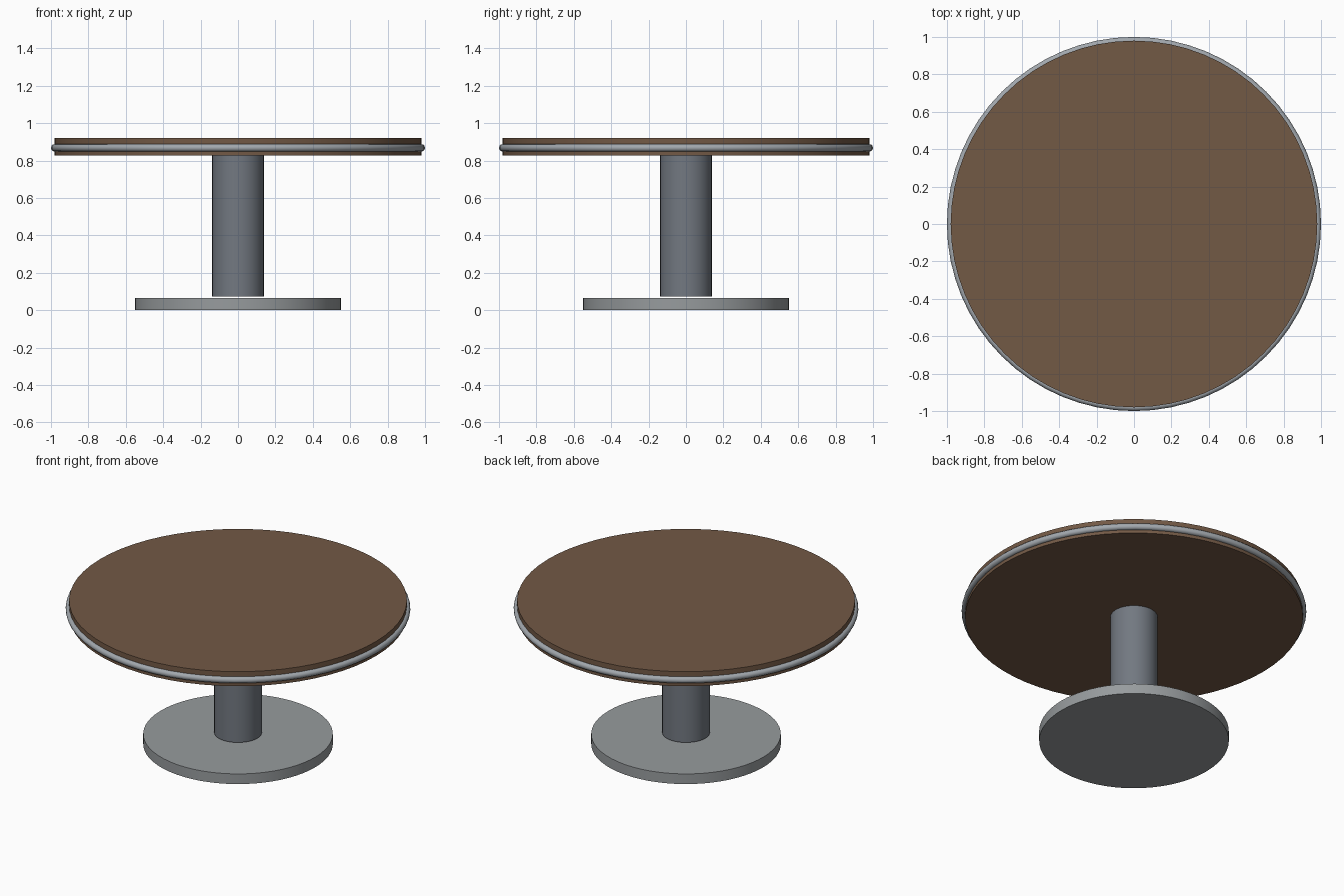
import bpy
import math

cube = bpy.data.objects.get("Cube")
if cube:
    bpy.data.objects.remove(cube, do_unlink=True)


def make_material(name, color):
    mat = bpy.data.materials.new(name)
    mat.use_nodes = True
    rgba = (*color, 1.0)
    mat.diffuse_color = rgba
    mat.node_tree.nodes["Principled BSDF"].inputs["Base Color"].default_value = rgba
    return mat


def finish(name, mat):
    obj = bpy.context.object
    obj.name = name
    obj.data.materials.append(mat)
    bpy.ops.object.shade_smooth_by_angle(angle=math.radians(35))
    return obj


def disc(name, radius, bottom, top, sides, mat):
    bpy.ops.mesh.primitive_cylinder_add(
        vertices=sides, radius=radius, depth=top - bottom,
        location=(0, 0, (bottom + top) / 2))
    return finish(name, mat)


wood = make_material("brown wood", (0.17, 0.10, 0.06))
steel = make_material("light steel", (0.31, 0.33, 0.34))
column_gray = make_material("blue gray metal", (0.17, 0.19, 0.22))
trim_metal = make_material("trim metal", (0.36, 0.39, 0.42))

# Pedestal: foot plate with the column floating just above it
disc("base_plate", 0.55, 0.0, 0.065, 64, steel)
disc("column", 0.138, 0.074, 0.828, 32, column_gray)

# Round top with a metal band around its rim
disc("table_top", 0.98, 0.827, 0.92, 64, wood)
bpy.ops.mesh.primitive_torus_add(
    major_radius=0.98, minor_radius=0.02, major_segments=64,
    minor_segments=12, location=(0, 0, 0.868))
finish("rim_band", trim_metal)
